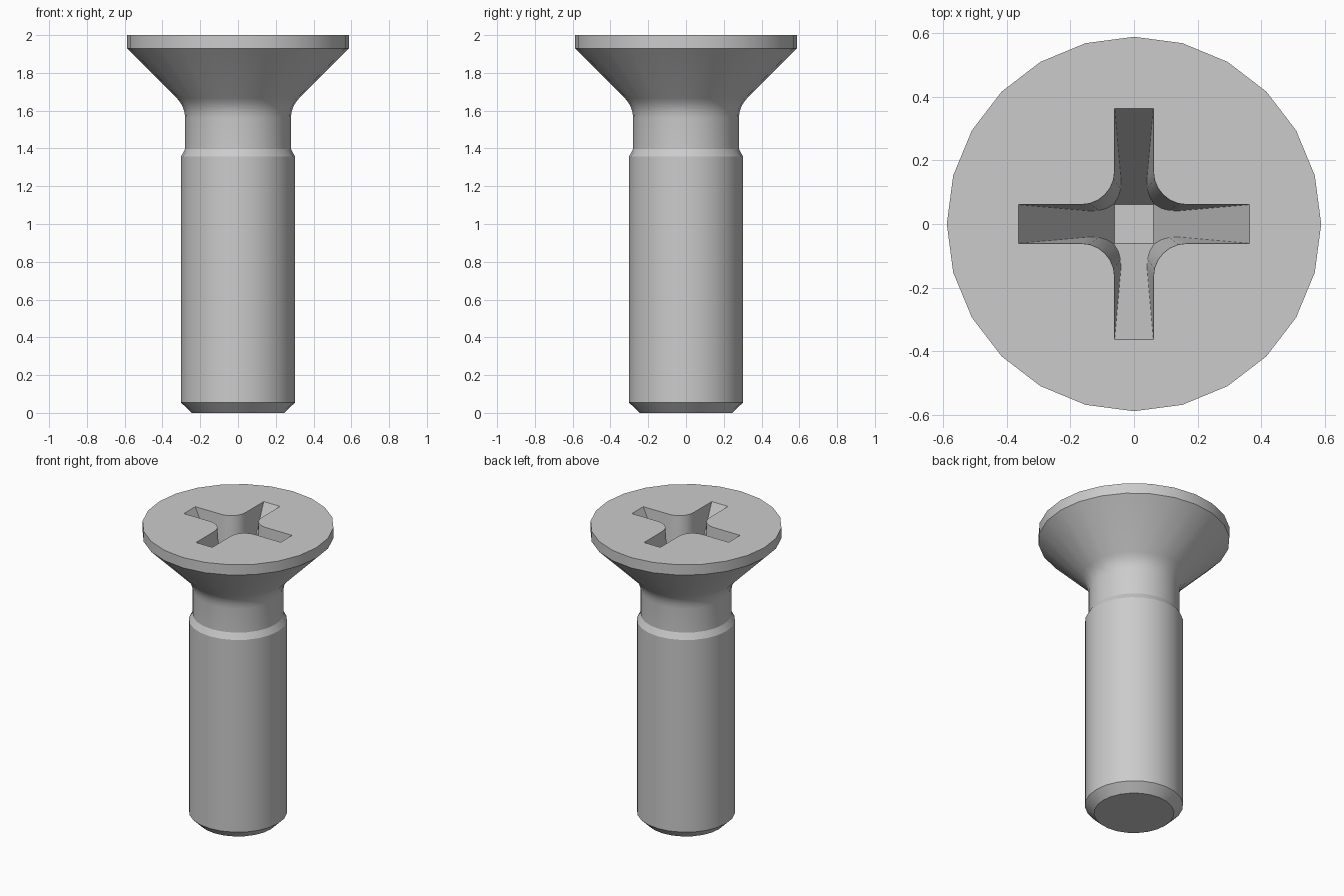
import bpy, bmesh, math
from math import sin, cos, pi, radians

if "Cube" in bpy.data.objects:
    bpy.data.objects.remove(bpy.data.objects["Cube"])

SIDES = 24
TOP = 2.0          # top of the head
DEPTH = 0.61       # depth of the cross recess

steel = bpy.data.materials.new("grey steel")
steel.diffuse_color = (0.6, 0.6, 0.6, 1)
steel.use_nodes = True
steel.node_tree.nodes["Principled BSDF"].inputs["Base Color"].default_value = steel.diffuse_color


def loft(name, rings):
    """Closed solid through equally long rings of points."""
    bm = bmesh.new()
    rows = [[bm.verts.new(p) for p in ring] for ring in rings]
    n = len(rows[0])
    for a, b in zip(rows, rows[1:]):
        for i in range(n):
            j = (i + 1) % n
            bm.faces.new((a[i], a[j], b[j], b[i]))
    bm.faces.new(rows[0][::-1])
    bm.faces.new(rows[-1])
    bmesh.ops.recalc_face_normals(bm, faces=bm.faces)
    mesh = bpy.data.meshes.new(name)
    bm.to_mesh(mesh)
    bm.free()
    mesh.materials.append(steel)
    ob = bpy.data.objects.new(name, mesh)
    bpy.context.collection.objects.link(ob)
    return ob


def circle(r, z):
    return [(r * cos(2 * pi * i / SIDES), r * sin(2 * pi * i / SIDES), z)
            for i in range(SIDES)]


def square(h, z):
    return [(h, h, z), (-h, h, z), (-h, -h, z), (h, -h, z)]


def cross(w, r, z, length=0.6):
    """Plus shape with half arm width w and inner corners rounded by r."""
    quarter = [(length, w)]
    for k in range(7):
        a = radians(270 - 15 * k)
        quarter.append((w + r + r * cos(a), w + r + r * sin(a)))
    quarter.append((w, length))
    pts = []
    for q in range(4):
        c, s = round(cos(q * pi / 2)), round(sin(q * pi / 2))
        pts += [(c * x - s * y, s * x + c * y, z) for x, y in quarter]
    return pts


def boolean(target, cutter, operation):
    mod = target.modifiers.new(operation.lower(), 'BOOLEAN')
    mod.operation, mod.object, mod.solver = operation, cutter, 'EXACT'
    bpy.context.view_layer.objects.active = target
    bpy.ops.object.modifier_apply(modifier=mod.name)
    bpy.data.objects.remove(cutter)


# Screw body: chamfered tip, shank, narrower neck, rounded blend, conical head
profile = [(0.246, 0), (0.302, 0.055), (0.302, 1.357), (0.28, 1.397)]
for k in range(5):
    a = radians(45 * k / 4)
    profile.append((0.28 + 0.15 * (1 - cos(a)), 1.56 + 0.15 * sin(a)))
profile += [(0.588, 1.93), (0.588, TOP)]
screw = loft("countersunk_screw", [circle(r, z) for r, z in profile])

# Cross recess: drafted plus shape limited by a steep four-sided taper
def at_depth(top, bottom, d):
    return top + (bottom - top) * d / DEPTH

recess = loft("recess_taper", [square(at_depth(0.363, 0.061, d), TOP - d)
                               for d in (DEPTH, -0.05)])
plus = loft("recess_cross", [cross(at_depth(0.061, 0.034, d),
                                   at_depth(0.105, 0.098, d), TOP - d)
                             for d in (DEPTH + 0.05, -0.1)])
boolean(recess, plus, 'INTERSECT')
boolean(screw, recess, 'DIFFERENCE')

# Smooth round surfaces, crisp machined edges
bpy.ops.object.select_all(action='DESELECT')
screw.select_set(True)
bpy.context.view_layer.objects.active = screw
bpy.ops.object.shade_smooth_by_angle(angle=radians(25))
